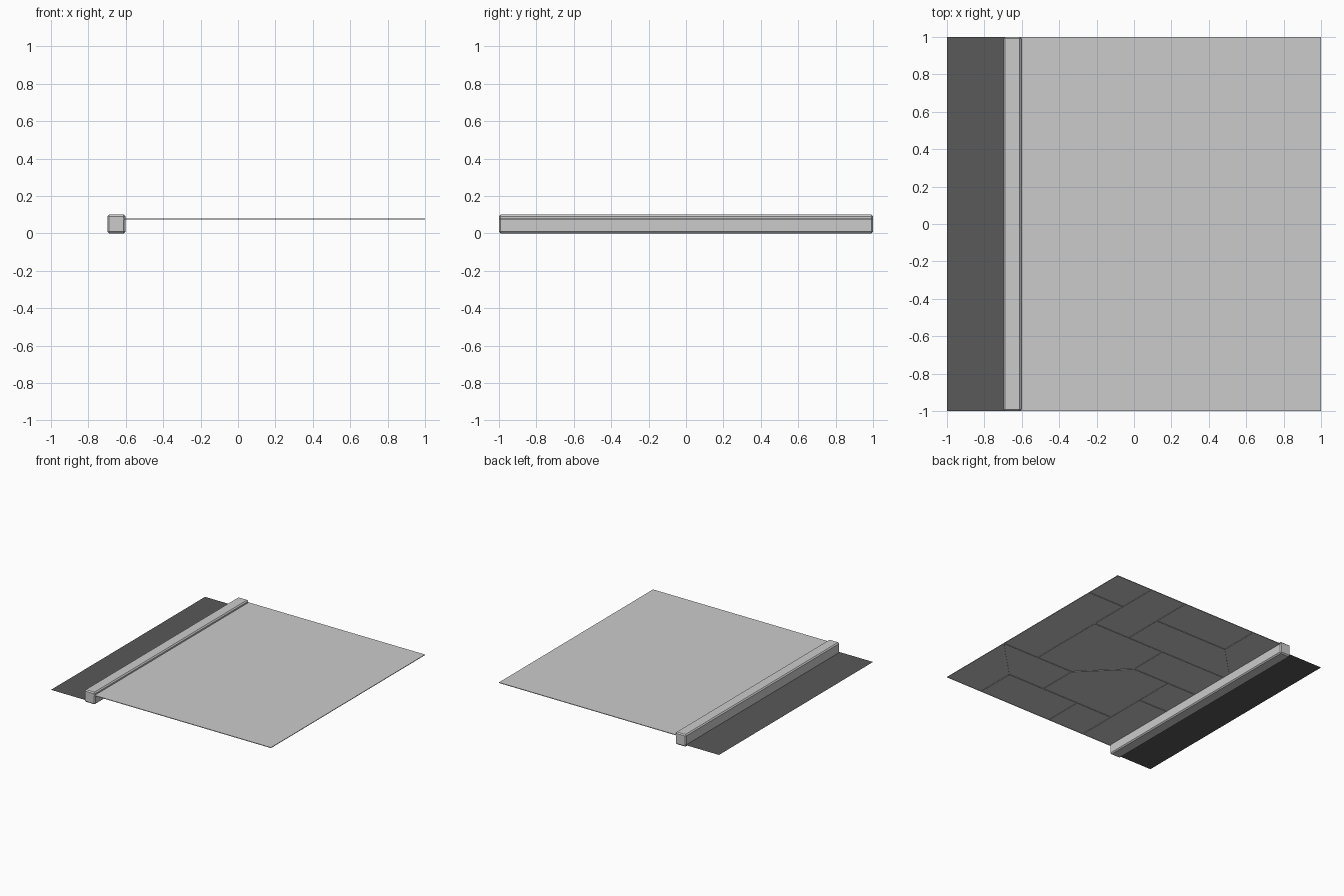
import bpy, bmesh

if "Cube" in bpy.data.objects:
    bpy.data.objects.remove(bpy.data.objects["Cube"])


def new_object(name, bm):
    mesh = bpy.data.meshes.new(name)
    bm.to_mesh(mesh)
    bm.free()
    obj = bpy.data.objects.new(name, mesh)
    bpy.context.collection.objects.link(obj)
    return obj


def rect(x0, y0, x1, y1):
    return [(x0, y0), (x1, y0), (x1, y1), (x0, y1)]


def sheet(bm, outline, z, scale=1.0):
    return bm.faces.new([bm.verts.new((x * scale, y * scale, z)) for x, y in outline])


# Paving slabs, laid out on a grid of thirds, counter-clockwise
slabs = [
    [(-2, 1), (-1, 2), (-1, 3), (-2, 3)],
    rect(-1, 2, 1, 3),
    rect(1, 1, 2, 3),
    rect(2, 2, 3, 3),
    [(-2, 1), (1, 1), (1, 2), (-1, 2)],
    rect(-2, 0, 0, 1),
    [(0, 0), (1, -1), (2, -1), (2, 1), (0, 1)],
    rect(2, -1, 3, 2),
    rect(-2, -1, -1, 0),
    [(-1, -2), (1, -2), (1, -1), (0, 0), (-1, 0)],
    [(1, -2), (2, -2), (3, -1), (1, -1)],
    rect(-2, -3, -1, -1),
    rect(-1, -3, 0, -2),
    rect(0, -3, 2, -2),
    [(2, -3), (3, -3), (3, -1), (2, -2)],
]

# Each slab is inset and raised so shallow grooves run between them
bm = bmesh.new()
tops = [sheet(bm, s, 0.074, 1 / 3) for s in slabs]
bmesh.ops.inset_individual(bm, faces=tops, thickness=0.006)
for f in tops:
    for v in f.verts:
        v.co.z = 0.079
bmesh.ops.remove_doubles(bm, verts=bm.verts, dist=0.0005)
new_object("pavement_slabs", bm)

# Kerb stone with chamfered edges
bm = bmesh.new()
bmesh.ops.create_cube(bm, size=1)
for v in bm.verts:
    v.co = (-0.65 + v.co.x * 0.096, v.co.y * 2, 0.05 + v.co.z * 0.1)
bmesh.ops.bevel(bm, geom=bm.edges[:], offset=0.009, segments=1, affect='EDGES')
new_object("kerb", bm)

# Road surface, tucked under the kerb
bm = bmesh.new()
sheet(bm, rect(-1, -1, -0.66, 1), 0.018)
road = new_object("road", bm)
mat = bpy.data.materials.new("asphalt")
mat.diffuse_color = (0.1, 0.1, 0.1, 1)
mat.use_nodes = True
mat.node_tree.nodes["Principled BSDF"].inputs["Base Color"].default_value = mat.diffuse_color
road.data.materials.append(mat)
